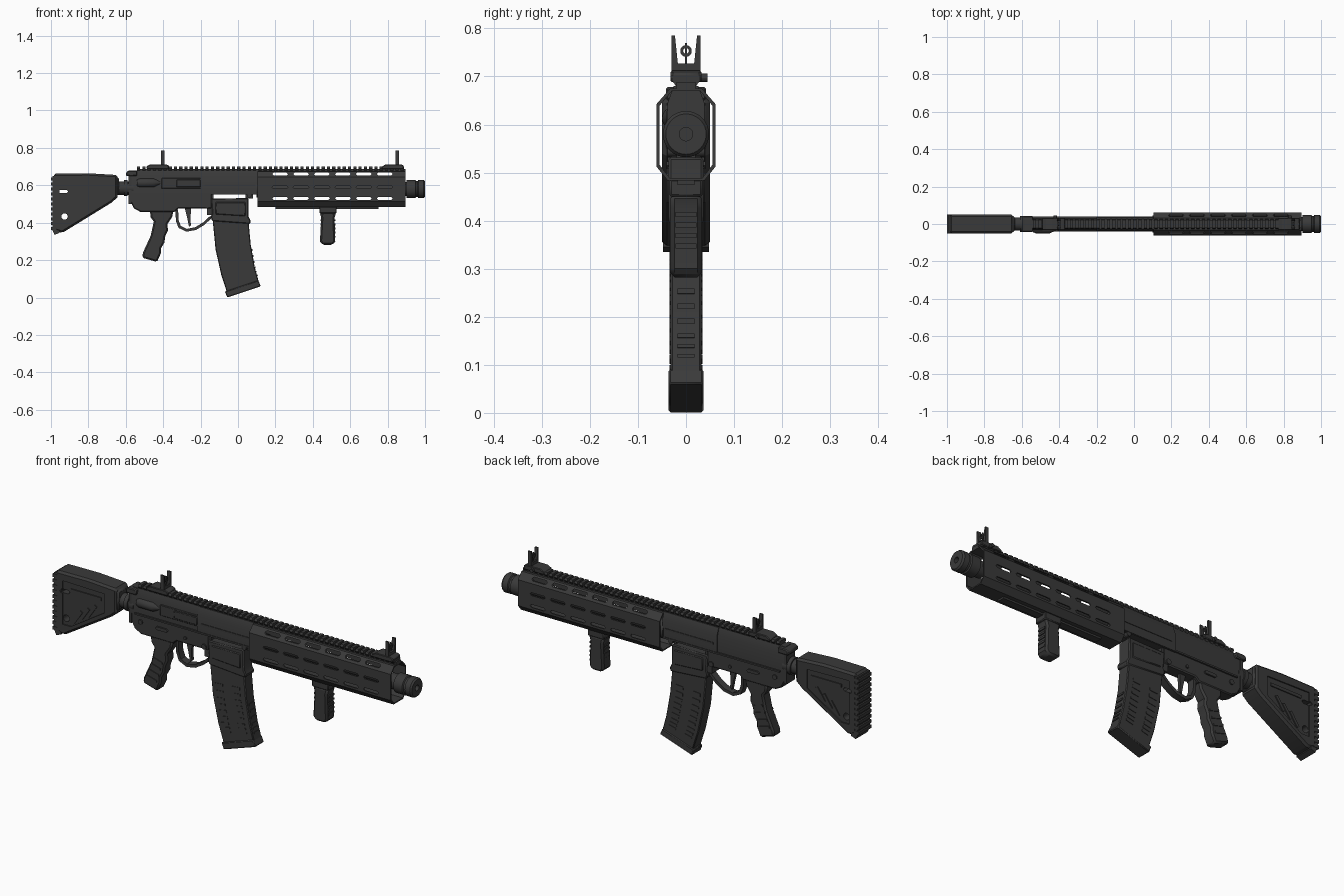
import bpy, bmesh, math
from mathutils import Vector, Matrix

mat = bpy.data.materials.new("dark_grey")
mat.diffuse_color = (0.042, 0.042, 0.042, 1)


def finish(name, bm, bevel=0):
    bmesh.ops.remove_doubles(bm, verts=bm.verts, dist=1e-5)
    bmesh.ops.recalc_face_normals(bm, faces=bm.faces)
    me = bpy.data.meshes.new(name)
    bm.to_mesh(me)
    bm.free()
    me.materials.append(mat)
    ob = bpy.data.objects.new(name, me)
    bpy.context.collection.objects.link(ob)
    if bevel:
        m = ob.modifiers.new("bevel", 'BEVEL')
        m.width, m.segments, m.limit_method, m.angle_limit = bevel, 1, 'ANGLE', math.radians(50)
    return ob


def add_prism(bm, pts, a, b, axis='y'):
    """Extrude an x/z outline along y, or a y/z outline along x."""
    place = (lambda p, d: (p[0], d, p[1])) if axis == 'y' else (lambda p, d: (d, p[0], p[1]))
    r0 = [bm.verts.new(place(p, a)) for p in pts]
    r1 = [bm.verts.new(place(p, b)) for p in pts]
    bm.faces.new(r0)
    bm.faces.new(r1)
    for i in range(len(pts)):
        j = (i + 1) % len(pts)
        bm.faces.new((r0[i], r0[j], r1[j], r1[i]))


def prism(name, pts, a, b, axis='y', bevel=0):
    bm = bmesh.new()
    add_prism(bm, pts, a, b, axis)
    return finish(name, bm, bevel)


def rect(x0, x1, z0, z1):
    return [(x0, z0), (x1, z0), (x1, z1), (x0, z1)]


def slot(cx, cz, w, h):
    c = h / 2
    return [(cx - w/2, cz), (cx - w/2 + c, cz - c), (cx + w/2 - c, cz - c),
            (cx + w/2, cz), (cx + w/2 - c, cz + c), (cx - w/2 + c, cz + c)]


def prisms(name, items, axis='y', bevel=0):
    bm = bmesh.new()
    for pts, a, b in items:
        add_prism(bm, pts, a, b, axis)
    return finish(name, bm, bevel)


def both(shapes, a, b):
    """The same outlines on the left and right side."""
    return [(s, a, b) for s in shapes] + [(s, -b, -a) for s in shapes]


def lathe(name, prof, y=0, z=0.58, n=32, turn=None):
    """Turn (x, radius) points about the x axis."""
    bm = bmesh.new()
    vs = [bm.verts.new((x, 0, r)) for x, r in prof]
    es = [bm.edges.new(p) for p in zip(vs, vs[1:])]
    bmesh.ops.spin(bm, geom=vs + es, cent=(0, 0, 0), axis=(1, 0, 0), angle=math.tau, steps=n)
    if turn:
        bmesh.ops.transform(bm, matrix=Matrix.Rotation(math.pi/2, 4, 'Z'), verts=bm.verts)
    bmesh.ops.translate(bm, vec=(turn or 0, y, z), verts=bm.verts)
    return finish(name, bm)


def pin(name, x, z, r, half):
    return lathe(name, [(-half, 0), (-half, r), (half, r), (half, 0)], 0, z, 16, x)


def cut(ob, cutter):
    m = ob.modifiers.new("cut", 'BOOLEAN')
    m.object, m.solver = cutter, 'EXACT'
    bpy.context.view_layer.objects.active = ob
    for mod in list(ob.modifiers):
        bpy.ops.object.modifier_apply(modifier=mod.name)
    bpy.data.objects.remove(cutter)


# Stock: wedge body, recessed side panels, through holes
stock = prism("stock", [(-0.985, 0.36), (-0.94, 0.345), (-0.675, 0.508), (-0.645, 0.535), (-0.645, 0.655),
                        (-0.80, 0.664), (-0.985, 0.662)], -0.05, 0.05, bevel=0.01)
panel = [(-0.945, 0.40), (-0.90, 0.40), (-0.71, 0.52), (-0.71, 0.615), (-0.945, 0.62)]
hole = [(-0.927 + 0.017*math.cos(i*math.pi/8), 0.433 + 0.017*math.sin(i*math.pi/8)) for i in range(16)]
cut(stock, prisms("stock_panel_cut", both([panel], 0.044, 0.07)))
cut(stock, prisms("stock_hole_cut", [(hole, -0.1, 0.1), (slot(-0.935, 0.567, 0.055, 0.018), -0.1, 0.1)]))
prisms("stock_slats", both([[(x, z), (x + 0.012, z - 0.008), (x + 0.055, z + 0.055), (x + 0.043, z + 0.063)]
       for x, z in ((-0.89, 0.43), (-0.85, 0.455), (-0.81, 0.48))], 0.04, 0.049))
prisms("stock_side_strips", both([rect(-0.90, -0.73, 0.575, 0.59)], 0.04, 0.049))
prism("butt_pad", [(-0.992, 0.36), (-0.98, 0.335), (-0.955, 0.345), (-0.955, 0.655), (-0.992, 0.65)], -0.048, 0.048)
prisms("butt_pad_ribs", [(rect(-1, -0.97, 0.36 + i*0.0265, 0.376 + i*0.0265), -0.05, 0.05) for i in range(11)])
prism("stock_collar", rect(-0.66, -0.637, 0.545, 0.645), -0.043, 0.043, bevel=0.008)
lathe("buffer_tube", [(-0.66, 0), (-0.66, 0.036), (-0.61, 0.036), (-0.61, 0.043), (-0.59, 0.043),
                      (-0.59, 0.036), (-0.56, 0.036), (-0.56, 0)], z=0.585)

# Receiver
upper = [(-0.033, 0.55), (0.033, 0.55), (0.033, 0.645), (0.022, 0.68), (-0.022, 0.68), (-0.033, 0.645)]
prism("upper_receiver", upper, -0.57, 0.105, 'x')
prism("upper_receiver_front", [(y*1.16, z) for y, z in upper], -0.2, 0.105, 'x')
prism("lower_receiver", [(-0.574, 0.57), (-0.574, 0.51), (-0.555, 0.475), (-0.52, 0.457), (-0.34, 0.457),
                         (-0.32, 0.475), (-0.14, 0.475), (-0.14, 0.57)], -0.033, 0.033, bevel=0.005)
prism("receiver_end_plate", rect(-0.585, -0.57, 0.50, 0.67), -0.034, 0.034)
prism("charging_handle", [(-0.598, 0.65), (-0.54, 0.65), (-0.54, 0.678), (-0.585, 0.678), (-0.598, 0.67)],
      -0.042, 0.042, bevel=0.004)
lathe("forward_assist", [(-0.54, 0), (-0.54, 0.018), (-0.525, 0.024), (-0.45, 0.024), (-0.415, 0.008), (-0.415, 0)],
      y=-0.026, z=0.613, n=16)
prism("ejection_port_cover", rect(-0.41, -0.19, 0.583, 0.638), -0.038, -0.02, bevel=0.003)
prism("ejection_port_door", rect(-0.33, -0.2, 0.59, 0.63), -0.041, -0.02, bevel=0.003)
prisms("receiver_side_ribs", both([rect(-0.18, 0.09, 0.595, 0.605), rect(-0.55, 0.1, 0.552, 0.56)], 0.02, 0.041))
prism("magazine_well", [(-0.145, 0.528), (0.055, 0.532), (0.057, 0.43), (0.068, 0.41), (0.064, 0.393), (-0.138, 0.408),
                        (-0.146, 0.43), (-0.138, 0.45)], -0.036, 0.036, bevel=0.005)
prisms("magazine_well_panels", both([[(-0.12, 0.445), (0.04, 0.435), (0.04, 0.51), (-0.12, 0.51)]], 0.02, 0.04), bevel=0.004)
prism("front_lug", rect(0.04, 0.08, 0.53, 0.56), -0.02, 0.02)
prism("rear_lug", rect(-0.165, -0.13, 0.44, 0.56), -0.03, 0.03)
for i, (x, z, r) in enumerate([(-0.52, 0.52, 0.012), (-0.27, 0.505, 0.008), (-0.165, 0.49, 0.013), (0.06, 0.545, 0.012)]):
    pin(f"receiver_pin_{i}", x, z, r, 0.039)
prisms("selector_levers", both([slot(-0.40, 0.515, 0.07, 0.016)], 0.03, 0.041))

# Pistol grip with finger grooves
prism("pistol_grip", [(-0.47, 0.465), (-0.345, 0.465), (-0.352, 0.43), (-0.378, 0.392), (-0.374, 0.36), (-0.39, 0.325),
                      (-0.393, 0.295), (-0.412, 0.262), (-0.413, 0.235), (-0.433, 0.19), (-0.512, 0.213), (-0.508, 0.24),
                      (-0.467, 0.33), (-0.45, 0.406), (-0.468, 0.43)], -0.03, 0.03, bevel=0.008)
prisms("grip_ribs", both([[(-0.45 - i*0.012, 0.36 - i*0.033), (-0.40 - i*0.01, 0.345 - i*0.033),
       (-0.401 - i*0.01, 0.335 - i*0.033), (-0.452 - i*0.012, 0.35 - i*0.033)] for i in range(4)], 0.02, 0.034))

# Trigger and guard
guard = [(-0.335, 0.47), (-0.332, 0.41), (-0.318, 0.372), (-0.275, 0.352), (-0.225, 0.361), (-0.18, 0.388), (-0.135, 0.43)]
inner = [(-0.15, 0.435), (-0.186, 0.402), (-0.228, 0.376), (-0.273, 0.367), (-0.306, 0.383), (-0.318, 0.415), (-0.32, 0.47)]
prism("trigger_guard", guard + inner, -0.018, 0.018)
prism("trigger", [(-0.285, 0.48), (-0.25, 0.48), (-0.254, 0.43), (-0.252, 0.385), (-0.262, 0.378), (-0.27, 0.42)], -0.008, 0.008)

# Curved magazine
rear = [(-0.136, 0.42), (-0.12, 0.257), (-0.09, 0.123), (-0.06, 0.03)]
front = [(0.055, 0.42), (0.068, 0.283), (0.09, 0.16), (0.112, 0.08)]


def mag(u, t):
    i = min(int(t * 3), 2)
    f = t * 3 - i
    a = Vector(rear[i]).lerp(Vector(rear[i + 1]), f)
    b = Vector(front[i]).lerp(Vector(front[i + 1]), f)
    return tuple(a.lerp(b, u))


def mag_patch(u0, u1, t0, t1):
    return [mag(u0, t0), mag(u1, t0), mag(u1, t1), mag(u0, t1)]


prism("magazine", rear + front[::-1], -0.032, 0.032, bevel=0.004)
ribs = [mag_patch(u, u + 0.22, 0.2 + k*0.075, 0.235 + k*0.075) for k in range(9) for u in (0.12, 0.62)]
prisms("magazine_ribs", both(ribs, 0.025, 0.0345))
prisms("magazine_front_ribs", [(mag_patch(0.9, 1.02, 0.4 + k*0.085, 0.43 + k*0.085), -0.018, 0.018) for k in range(6)])
prism("magazine_base", [(-0.07, 0.032), (0.108, 0.092), (0.122, 0.06), (-0.057, 0.0)], -0.036, 0.036, bevel=0.004)

# Hollow octagonal handguard with three rows of slots
half = [(0.033, 0.675), (0.061, 0.643), (0.061, 0.512), (0.038, 0.483)]
outer = half + [(-y, z) for y, z in half[::-1]]
core = [(y*0.9, 0.58 + (z - 0.58)*0.94) for y, z in outer]
bm = bmesh.new()
rings = [[bm.verts.new((x, y, z)) for y, z in o] for x, o in ((0.105, outer), (0.895, outer), (0.895, core), (0.105, core))]
for k in range(4):
    a, b = rings[k], rings[(k + 1) % 4]
    for i in range(8):
        j = (i + 1) % 8
        bm.faces.new((a[i], a[j], b[j], b[i]))
handguard = finish("handguard", bm)
cut(handguard, prisms("slot_cut", [(slot(0.225 + i*0.112, z, 0.085, 0.015), -0.1, 0.1)
                                  for i in range(6) for z in (0.66, 0.59, 0.53)]))
lathe("barrel_nut", [(0.1, 0), (0.1, 0.045), (0.16, 0.045), (0.16, 0)])
lathe("barrel", [(0.1, 0), (0.1, 0.024), (0.9, 0.024), (0.9, 0)])
lathe("muzzle", [(0.86, 0), (0.86, 0.038), (0.9, 0.038), (0.9, 0.048), (0.948, 0.048), (0.952, 0.042), (0.96, 0.042),
                 (0.964, 0.048), (0.992, 0.048), (1.0, 0.042), (1.0, 0.014), (0.95, 0.014), (0.95, 0)])

# Top rail with teeth
prism("rail_base", rect(-0.54, 0.895, 0.67, 0.688), -0.02, 0.02)
tooth = [(-0.021, 0.68), (0.021, 0.68), (0.028, 0.69), (0.022, 0.7), (-0.022, 0.7), (-0.028, 0.69)]
prisms("rail_teeth", [(tooth, -0.54 + i*0.0282, -0.523 + i*0.0282) for i in range(51)], 'x')

# Flip-up sights
for name, x0, x1, xp in (("rear", -0.49, -0.37, -0.402), ("front", 0.77, 0.885, 0.852)):
    prism(name + "_sight_base", [(x0, 0.688), (x1, 0.688), (x1, 0.706), (x1 - 0.015, 0.712), (x0 + 0.02, 0.712), (x0, 0.70)],
          -0.032, 0.032, bevel=0.003)
    ears = [(-0.03, 0.705), (0.03, 0.705), (0.03, 0.785), (0.023, 0.785), (0.017, 0.727), (-0.017, 0.727),
            (-0.023, 0.785), (-0.03, 0.785)]
    prism(name + "_sight_ears", ears, xp - 0.009, xp + 0.009, 'x')
    prism(name + "_sight_post", rect(-0.002, 0.002, 0.72, 0.77), xp - 0.003, xp + 0.003, 'x')
    lathe(name + "_sight_ring", [(xp - 0.004, 0.006), (xp - 0.004, 0.012), (xp + 0.004, 0.012), (xp + 0.004, 0.006),
                                 (xp - 0.004, 0.006)], z=0.753, n=16)
    lathe(name + "_sight_knob", [(-0.015, 0), (-0.015, 0.009), (0.015, 0.009), (0.015, 0)], 0.03, 0.697, 12, xp - 0.02)

# Vertical foregrip
prism("foregrip", [(0.437, 0.455), (0.525, 0.455), (0.516, 0.425), (0.52, 0.30), (0.507, 0.282), (0.452, 0.282),
                   (0.438, 0.30), (0.445, 0.425)], -0.033, 0.033, bevel=0.009)
prism("foregrip_mount", rect(0.435, 0.527, 0.45, 0.486), -0.034, 0.034, bevel=0.004)
prisms("foregrip_ribs", [(rect(0.44, 0.522, 0.32 + i*0.022, 0.33 + i*0.022), -0.022, 0.022) for i in range(5)])
prism("handguard_lower_rail", rect(0.2, 0.75, 0.474, 0.486), -0.018, 0.018)

bpy.ops.object.select_all(action='SELECT')
bpy.context.view_layer.objects.active = stock
bpy.ops.object.shade_smooth_by_angle(angle=math.radians(30))
